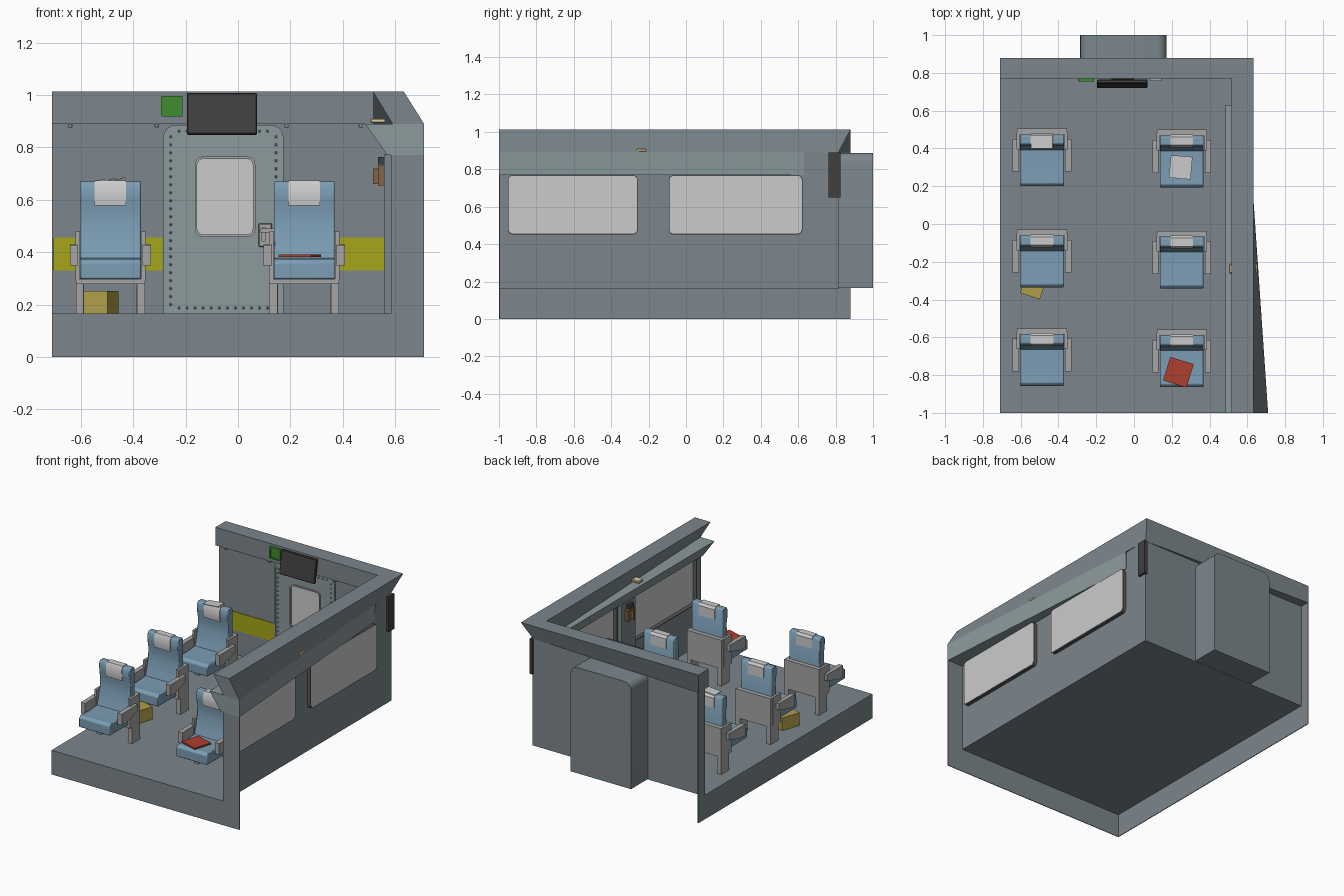
import bpy, bmesh, math
from mathutils import Matrix

if "Cube" in bpy.data.objects:
    bpy.data.objects.remove(bpy.data.objects["Cube"])

MATS = {}
COL = dict(wall=(.20, .24, .262), door=(.26, .32, .33), blue=(.20, .34, .46), frame=(.38, .38, .38),
           white=(.72, .72, .72), glass=(.62, .62, .62), dark=(.05, .05, .05), yellow=(.38, .38, .01),
           mustard=(.44, .34, .07), green=(.05, .27, .03), red=(.42, .05, .03), cream=(.75, .62, .35),
           brown=(.22, .13, .06), trim=(.10, .10, .10))


def finish(name, bm, col, smooth=False):
    bmesh.ops.remove_doubles(bm, verts=bm.verts, dist=1e-5)
    bmesh.ops.recalc_face_normals(bm, faces=bm.faces)
    for f in bm.faces:
        f.smooth = False
    me = bpy.data.meshes.new(name)
    bm.to_mesh(me)
    bm.free()
    if col not in MATS:
        MATS[col] = bpy.data.materials.new(col)
        MATS[col].diffuse_color = (*COL[col], 1)
    me.materials.append(MATS[col])
    ob = bpy.data.objects.new(name, me)
    bpy.context.collection.objects.link(ob)
    if smooth:
        bpy.ops.object.select_all(action='DESELECT')
        ob.select_set(True)
        bpy.context.view_layer.objects.active = ob
        bpy.ops.object.shade_smooth_by_angle(angle=math.radians(35))
    return ob


def box(name, x0, x1, y0, y1, z0, z1, col, rot=None, bevel=0):
    bm = bmesh.new()
    bmesh.ops.create_cube(bm, size=1)
    bmesh.ops.scale(bm, vec=(x1 - x0, y1 - y0, z1 - z0), verts=bm.verts)
    if bevel:
        bmesh.ops.bevel(bm, geom=bm.edges[:], offset=bevel, segments=1, affect='EDGES')
    if rot:
        bmesh.ops.transform(bm, matrix=Matrix.Rotation(math.radians(rot[1]), 4, rot[0]), verts=bm.verts)
    bmesh.ops.translate(bm, vec=((x0 + x1) / 2, (y0 + y1) / 2, (z0 + z1) / 2), verts=bm.verts)
    return finish(name, bm, col)


def loft(name, a, b, col):
    # solid between two matching end polygons
    bm = bmesh.new()
    va, vb = [bm.verts.new(p) for p in a], [bm.verts.new(p) for p in b]
    n = len(a)
    bm.faces.new(va)
    bm.faces.new(vb[::-1])
    for i in range(n):
        bm.faces.new((va[i], vb[i], vb[(i + 1) % n], va[(i + 1) % n]))
    return finish(name, bm, col)


def rr(u0, u1, v0, v1, r, seg=5, bottom=True):
    # rounded rectangle outline
    pts = []
    for cu, cv, a0 in ((u1 - r, v1 - r, 0), (u0 + r, v1 - r, 90), (u0 + r, v0 + r, 180), (u1 - r, v0 + r, 270)):
        if a0 >= 180 and not bottom:
            pts.append((u0 if a0 == 180 else u1, v0))
            continue
        for i in range(seg + 1):
            t = math.radians(a0 + 90 * i / seg)
            pts.append((cu + r * math.cos(t), cv + r * math.sin(t)))
    return pts


def plate(name, outlines, w0, w1, col, fn, smooth=False):
    # flat outline (further outlines are holes) extruded from w0 to w1, then mapped by fn
    cu = bpy.data.curves.new(name, 'CURVE')
    cu.dimensions, cu.fill_mode, cu.extrude = '2D', 'BOTH', (w1 - w0) / 2
    for pts in outlines:
        s = cu.splines.new('POLY')
        s.points.add(len(pts) - 1)
        for p, q in zip(s.points, pts):
            p.co = (*q, 0, 1)
        s.use_cyclic_u = True
    tmp = bpy.data.objects.new(name + "_tmp", cu)
    me = bpy.data.meshes.new_from_object(tmp)
    bm = bmesh.new()
    bm.from_mesh(me)
    bpy.data.objects.remove(tmp)
    for v in bm.verts:
        v.co = fn(v.co.x, v.co.y, v.co.z + (w0 + w1) / 2)
    return finish(name, bm, col, smooth)


def along_x(u, v, w): return (w, u, v)
def along_y(u, v, w): return (u, w, v)
def along_z(u, v, w): return (u, v, w)


# floor with skirts that flare beyond the walls, open underneath
plate("floor", [[(-.705, -.995), (.59, -.995), (.59, .815), (-.705, .815)]], .16, .165, 'wall', along_z)
plate("front_panel", [[(-.71, 0), (.71, 0), (.71, .77), (.59, .77), (.59, .165), (-.71, .165)]],
      -1, -.995, 'wall', along_y)
plate("left_panel", [[(-1, 0), (.88, 0), (.88, .89), (.81, .89), (.81, .165), (-1, .165)]],
      -.71, -.705, 'wall', along_x)

# thin side wall with two windows set in frames that stand proud outside
wins = [(-.952, -.258), (-.092, .622)]
plate("side_wall", [[(-.995, .16), (.815, .16), (.815, .89), (.63, .89), (.63, .775), (-.995, .775)]]
      + [rr(a, b, .452, .768, .025) for a, b in wins], .584, .59, 'wall', along_x)
for a, b in wins:
    plate("side_window", [rr(a + .003, b - .003, .457, .765, .022)], .61, .616, 'glass', along_x)
    plate("side_window_rim", [rr(a, b, .452, .768, .025), rr(a + .005, b - .005, .459, .763, .02)],
          .584, .614, 'trim', along_x)
box("window_pillar", .558, .585, -.25, -.10, .165, .775, 'wall')

# luggage ledge and ceiling beams
loft("luggage_ledge", [(x, -1, z) for x, z in ((.485, .89), (.71, .89), (.71, .77), (.57, .77))],
     [(x, .63, z) for x, z in ((.485, .89), (.598, .89), (.593, .77), (.57, .77))], 'door')
corner = [(.515, .77, 1.013), (.633, .88, 1.013), (.585, .815, .89), (.515, .77, .89)]
loft("side_beam", [(x, -1, z) for x, z in ((.515, 1.013), (.633, 1.013), (.71, .89), (.59, .89))],
     corner, 'wall')
loft("back_beam", [(-.71, y, z) for y, z in ((.77, 1.013), (.88, 1.013), (.88, .89), (.77, .89))],
     corner, 'wall')

# back wall, vestibule box, yellow stripe
box("back_wall", -.705, .59, .805, .815, .16, .89, 'wall')
plate("vestibule", [rr(-.285, .172, .165, .888, .05, bottom=False)], .815, 1.0, 'wall', along_y, True)
for a, b in ((-.705, -.288), (.175, .584)):
    box("wall_stripe", a, b, .801, .806, .33, .456, 'yellow')

# door with frame, window, rivets and latch
win = rr(-.165, .066, .458, .765, .03)
plate("door_frame", [rr(-.286, .174, .165, .886, .05, bottom=False),
                     rr(-.274, .162, .176, .874, .045, bottom=False)], .795, .807, 'door', along_y)
plate("door", [rr(-.276, .164, .17, .876, .045, bottom=False), win], .799, .807, 'door', along_y)
plate("door_window_rim", [win, rr(-.156, .057, .467, .756, .025)], .792, .805, 'frame', along_y)
plate("door_glass", [rr(-.158, .059, .465, .758, .025)], .800, .804, 'glass', along_y)
bm = bmesh.new()
spots = [(x, .2 + .0305 * i) for x in (-.257, .145) for i in range(22)]
spots += [(-.225 + .0307 * i, z) for z in (.187, .862) for i in range(12)]
for x, z in spots:
    bmesh.ops.create_uvsphere(bm, u_segments=6, v_segments=4, radius=.0055,
                              matrix=Matrix.Translation((x, .798, z)))
finish("door_rivets", bm, 'door')
box("latch_plate", .078, .13, .785, .8, .42, .51, 'frame', bevel=.004)
box("latch_handle", .09, .105, .765, .79, .44, .495, 'frame')
box("latch_lever", .085, .145, .758, .77, .475, .49, 'frame')
for x in (-.64, -.31, .185, .468):
    box("coat_hook", x - .008, x + .008, .772, .80, .875, .89, 'frame', bevel=.003)

# screen, exit sign, outside box, lamp and wall fittings
box("screen", -.195, .072, .732, .752, .848, 1.008, 'dark', ('X', -9), .004)
box("screen_bracket", -.12, 0, .745, .771, .9, .97, 'dark')
plate("sign_frame", [rr(-.293, -.211, .918, .997, .004), rr(-.283, -.221, .928, .987, .002)],
      .755, .77, 'green', along_y)
box("sign_face", -.283, -.221, .759, .77, .928, .987, 'green')
box("outside_box", .582, .605, .762, .826, .65, .89, 'dark')
box("beam_lamp", .505, .655, -.262, -.213, .893, .91, 'cream', bevel=.004)
box("fitting_back", .535, .585, -.215, -.14, .655, .73, 'brown')
for z in (.665, .70, .735):
    box("fitting_clip", .535, .56, -.2, -.155, z, z + .028, 'dark')
box("fitting_bar", .515, .535, -.185, -.17, .66, .72, 'brown')


# seats
def seat(cx, b):
    def prism(name, pts, h, col, soft=False):
        ob = plate(name, [[(b + y, z) for y, z in pts]], cx - h, cx + h, col, along_x, True)
        if soft:
            m = ob.modifiers.new("bevel", 'BEVEL')
            m.width, m.segments, m.limit_method = .005, 2, 'ANGLE'
            m.angle_limit = math.radians(40)
    prism("seat_cushion", [(-.305, .298), (-.305, .36), (-.29, .375), (-.2, .37), (-.1, .378), (-.04, .375),
                           (-.04, .295)], .116, 'blue', True)
    prism("seat_back", [(-.115, .37), (-.095, .43), (-.082, .5), (-.08, .56), (-.088, .6), (-.09, .65),
                        (-.08, .67), (-.04, .67), (-.03, .655), (-.03, .37)], .116, 'blue', True)
    # white head cloth folded over the top
    prism("head_cloth", [(-.091, .578), (-.093, .6), (-.094, .652), (-.082, .674), (-.038, .674), (-.026, .657),
                         (-.026, .59), (-.03, .59), (-.03, .655), (-.04, .67), (-.08, .67), (-.09, .65),
                         (-.088, .6), (-.086, .578)], .06, 'white')
    # rear panel standing on two legs
    plate("seat_rear_panel", [[(cx - .132, .165), (cx - .132, .478), (cx + .132, .478), (cx + .132, .165),
                               (cx + .1, .165), (cx + .1, .282), (cx - .1, .282), (cx - .1, .165)]],
          b - .03, b, 'frame', along_y)
    box("seat_base_bar", cx - .132, cx + .132, b - .11, b - .02, .278, .298, 'frame')
    for s in (-1, 1):
        xs = sorted((cx + s * .102, cx + s * .132))
        box("seat_leg", *xs, b - .085, b - .02, .165, .29, 'frame')
        xs = sorted((cx + s * .118, cx + s * .134))
        box("arm_bracket", *xs, b - .11, b - .02, .29, .478, 'frame')
        plate("armrest", [[(b - .055, .43), (b - .228, .427), (b - .228, .35), (b - .18, .35), (b - .055, .385)]],
              cx + s * .139 - .016, cx + s * .139 + .016, 'frame', along_x)


for b in (.505, -.03, -.552):
    seat(-.487, b)
    seat(.253, b - .006)

# loose items: book, papers, parcel
box("book", .17, .30, -.85, -.72, .382, .392, 'red', ('Z', -17))
box("paper", .19, .305, .24, .36, .38, .384, 'white', ('Z', -5))
box("loose_cloth", -.545, -.43, .40, .47, .675, .68, 'white', ('Y', -5))
box("parcel", -.585, -.475, -.385, -.25, .165, .252, 'mustard', ('Z', -18))

for m in bpy.data.materials:
    if m.users and not m.is_grease_pencil:
        m.use_nodes = True
        m.node_tree.nodes["Principled BSDF"].inputs["Base Color"].default_value = m.diffuse_color
